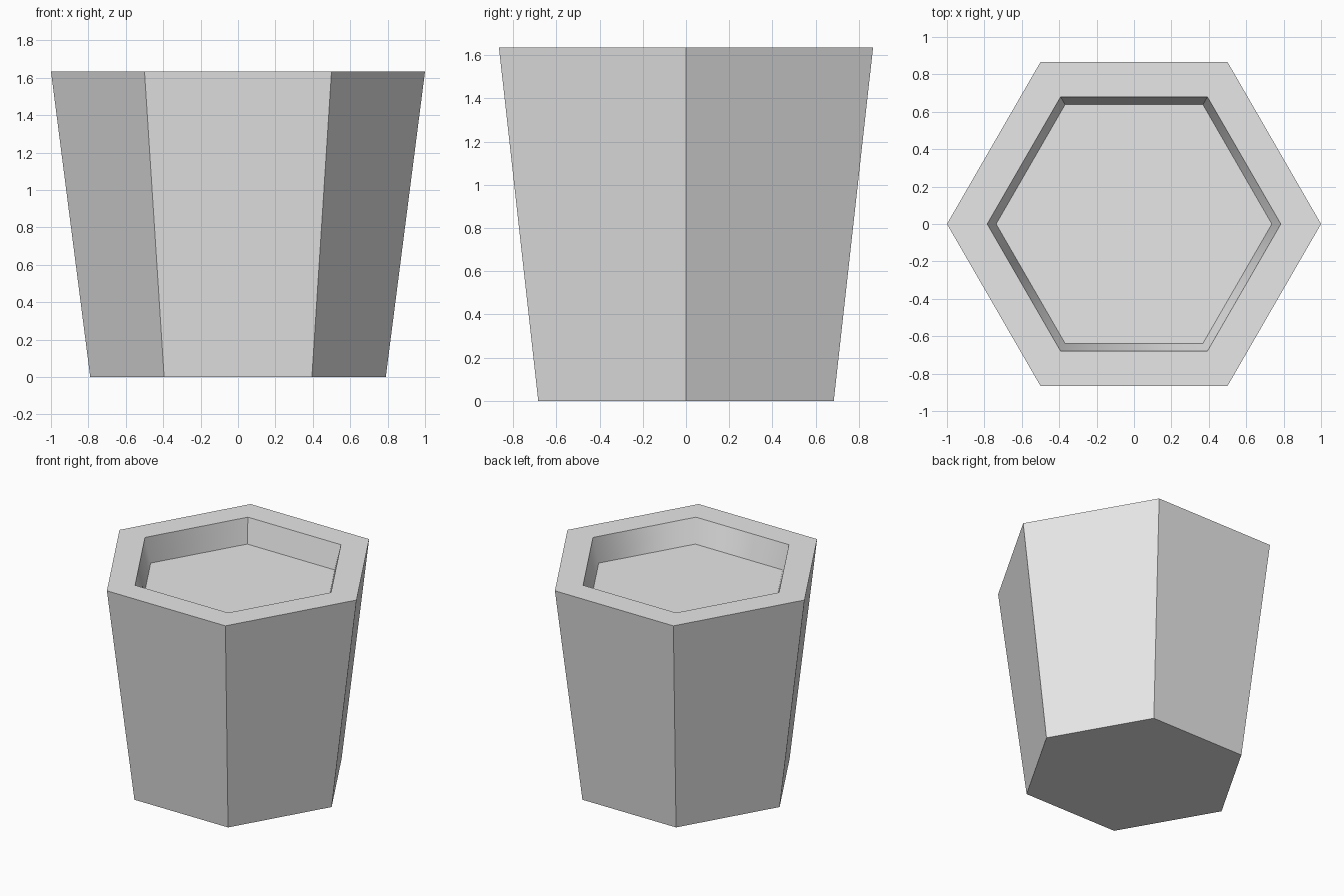
import bpy
import bmesh
from math import cos, sin, pi

cube = bpy.data.objects.get("Cube")
if cube:
    bpy.data.objects.remove(cube, do_unlink=True)

SIDES = 6
HEIGHT = 1.635
FLOOR = HEIGHT - 0.183

grey = bpy.data.materials.new("light_grey")
grey.use_nodes = True
grey.diffuse_color = (0.8, 0.8, 0.8, 1)
grey.node_tree.nodes["Principled BSDF"].inputs["Base Color"].default_value = grey.diffuse_color


def ring(bm, radius, z):
    """Hexagonal loop with corners on the x axis."""
    angles = [2 * pi * i / SIDES for i in range(SIDES)]
    return [bm.verts.new((radius * cos(a), radius * sin(a), z)) for a in angles]


# Pot: base, tapered outside, flat rim, recessed inside, soil-level floor
bm = bmesh.new()
profile = [(0.79, 0), (1.0, HEIGHT), (0.785, HEIGHT), (0.737, FLOOR)]
rings = [ring(bm, r, z) for r, z in profile]
bm.faces.new(reversed(rings[0]))
bm.faces.new(rings[-1])
for level, (low, high) in enumerate(zip(rings, rings[1:])):
    for i in range(SIDES):
        j = (i + 1) % SIDES
        face = bm.faces.new((low[i], low[j], high[j], high[i]))
        # Inner walls blend into each other, except the back one
        face.smooth = level == 2 and i != 1
bm.normal_update()
for edge in bm.edges:
    edge.smooth = all(f.smooth for f in edge.link_faces)

mesh = bpy.data.meshes.new("hexagonal_pot")
bm.to_mesh(mesh)
bm.free()
mesh.materials.append(grey)
pot = bpy.data.objects.new("hexagonal_pot", mesh)
bpy.context.collection.objects.link(pot)
